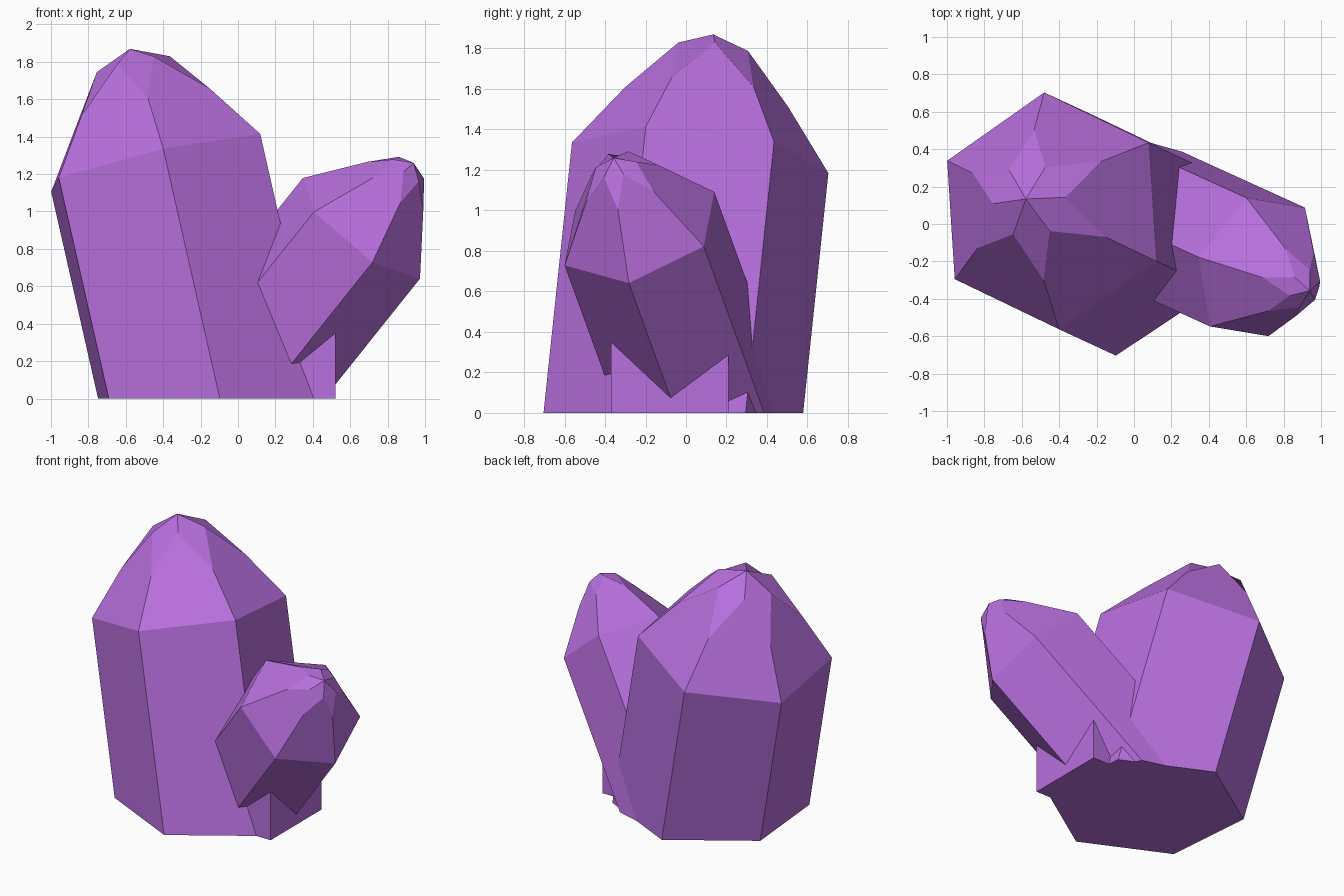
import bpy, bmesh, math
from mathutils import Vector, Matrix

cube = bpy.data.objects.get("Cube")
if cube:
    bpy.data.objects.remove(cube, do_unlink=True)

# Single crystal colour
purple = bpy.data.materials.new("amethyst_purple")
purple.use_nodes = True
colour = (0.48, 0.16, 0.73, 1)
purple.diffuse_color = colour
purple.node_tree.nodes["Principled BSDF"].inputs["Base Color"].default_value = colour


def add_object(name, bm):
    bmesh.ops.recalc_face_normals(bm, faces=bm.faces[:])
    mesh = bpy.data.meshes.new(name)
    bm.to_mesh(mesh)
    bm.free()
    mesh.materials.append(purple)
    obj = bpy.data.objects.new(name, mesh)
    bpy.context.collection.objects.link(obj)
    return obj


def crystal(name, centre, axis, corner, length, radii, heights, tip):
    """Hexagonal shaft with a faceted point, cut flat at the ground.
    radii and heights give the shoulder, ridge and crown rings."""
    axis = Vector(axis).normalized()
    centre = Vector(centre)
    out = Vector(corner)
    out = (out - axis * out.dot(axis)).normalized()
    side = axis.cross(out)
    bm = bmesh.new()

    def ring(radius, height, turn=0.0):
        verts = []
        for k in range(6):
            a = (k + turn) * math.pi / 3
            verts.append(bm.verts.new(centre + axis * height
                         + (out * math.cos(a) + side * math.sin(a)) * radius))
        return verts

    base = ring(radii[0], -length)
    shoulder = ring(radii[0], heights[0])
    ridge = ring(radii[1], heights[1])
    crown = ring(radii[2], heights[2], 0.5)
    apex = bm.verts.new(centre + axis * tip)
    bm.faces.new(base[::-1])
    for k in range(6):
        n = (k + 1) % 6
        # Shaft side, broad point facet and small crown kite
        bm.faces.new((base[k], base[n], shoulder[n], shoulder[k]))
        bm.faces.new((shoulder[k], shoulder[n], ridge[n], crown[k], ridge[k]))
        bm.faces.new((ridge[k], crown[k], apex, crown[k - 1]))

    # Flat cut at ground level
    geom = bm.verts[:] + bm.edges[:] + bm.faces[:]
    bmesh.ops.bisect_plane(bm, geom=geom, plane_co=(0, 0, 0),
                           plane_no=(0, 0, 1), clear_inner=True)
    bmesh.ops.holes_fill(bm, edges=[e for e in bm.edges if e.is_boundary])
    return add_object(name, bm)


# Tall crystal leaning left
crystal("large_crystal", (-0.44, 0.07, 1.26), (-0.22, 0.102, 0.97),
        (0.04, -0.63, 0.075), 1.7, (0.639, 0.406, 0.2), (0, 0.31, 0.544), 0.628)

# Short crystal growing out to the other side
crystal("small_crystal", (0.66, -0.23, 0.91), (0.60, -0.273, 0.751),
        (0.06, -0.37, -0.18), 1.25, (0.416, 0.2, 0.104), (0, 0.3, 0.422), 0.465)

# Block of rock under the short crystal
bm = bmesh.new()
bmesh.ops.create_cube(bm, size=1, matrix=Matrix.Translation((0.23, -0.08, 0.21))
                      @ Matrix.Diagonal((0.58, 0.58, 0.42, 1)))
add_object("base_block", bm)
